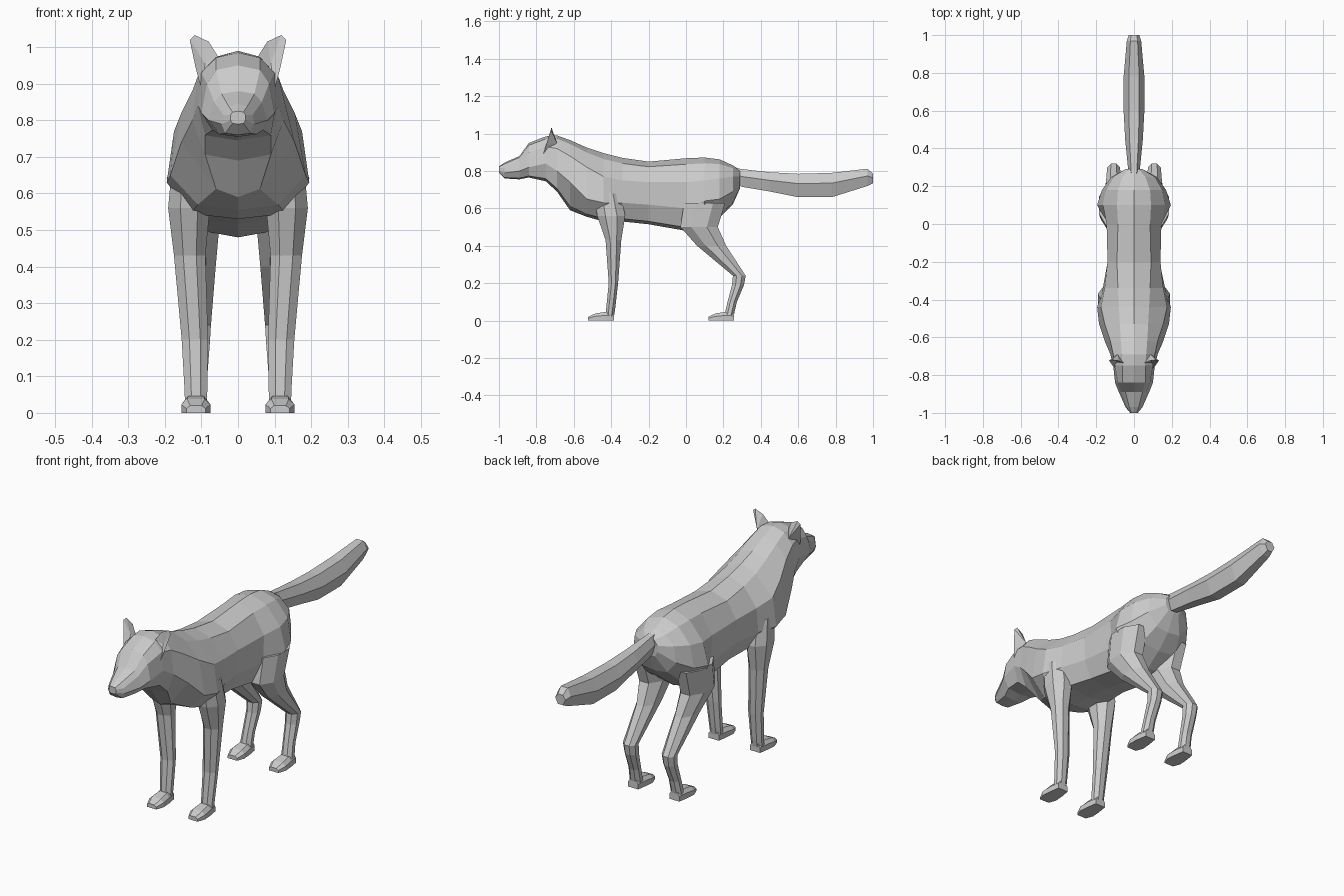
import bpy
import bmesh
import math
from mathutils import Vector

default_cube = bpy.data.objects.get("Cube")
if default_cube:
    bpy.data.objects.remove(default_cube, do_unlink=True)

# One plain grey coat
coat = bpy.data.materials.new("grey_coat")
coat.use_nodes = True
coat_colour = (.6, .6, .6, 1)
coat.diffuse_color = coat_colour
coat.node_tree.nodes["Principled BSDF"].inputs["Base Color"].default_value = coat_colour


def finish(name, bm):
    """Turn a bmesh into a flat shaded object with the coat material."""
    bmesh.ops.recalc_face_normals(bm, faces=bm.faces)
    mesh = bpy.data.meshes.new(name)
    bm.to_mesh(mesh)
    bm.free()
    mesh.materials.append(coat)
    obj = bpy.data.objects.new(name, mesh)
    bpy.context.collection.objects.link(obj)
    return obj


def loft(name, rings):
    """Skin a closed tube through rings of equal point count and cap both ends."""
    bm = bmesh.new()
    loops = [[bm.verts.new(point) for point in ring] for ring in rings]
    for first, second in zip(loops, loops[1:]):
        count = len(first)
        for i in range(count):
            j = (i + 1) % count
            bm.faces.new((first[i], first[j], second[j], second[i]))
    bm.faces.new(loops[0])
    bm.faces.new(loops[-1])
    return finish(name, bm)


def mix(a, b, amount):
    return a + (b - a) * amount


def body_ring(y, top, ridge, upper, upper_z, middle, middle_z, belly, bottom):
    """Symmetric ten sided cross-section of the head and trunk."""
    half = [
        (ridge, mix(top, upper_z, .25)),
        (upper, upper_z),
        (middle, middle_z),
        (belly, mix(bottom, middle_z, .15)),
    ]
    left = [Vector((x, y, z)) for x, z in half]
    right = [Vector((-x, y, z)) for x, z in reversed(half)]
    return [Vector((0, y, top))] + left + [Vector((0, y, bottom))] + right


def leg_ring(side, x, y, z, half_x, half_y):
    """Level eight sided cross-section of a leg, with flat front and sides."""
    reach = 1 / math.cos(math.pi / 8)
    angles = [math.pi * (i + .5) / 4 for i in range(8)]
    return [Vector((side * x + half_x * reach * math.cos(a),
                    y + half_y * reach * math.sin(a), z)) for a in angles]


def paw_ring(x, y, half, height):
    """Flat soled cross-section of a paw."""
    profile = [(-1, 0), (1, 0), (1, .6), (.6, 1), (-.6, 1), (-1, .6)]
    return [Vector((x + half * u, y, height * v)) for u, v in profile]


def tail_ring(y, top, bottom, half):
    """Six sided cross-section of the tail."""
    middle = mix(bottom, top, .58)
    profile = [(-.5, top), (.5, top), (1, middle),
               (.5, bottom), (-.5, bottom), (-1, middle)]
    return [Vector((half * u, y, z)) for u, z in profile]


# Head sections from nose to nape
head = [
    (-1, .825, .015, .02, .815, .02, .8, .015, .79),
    (-.97, .845, .025, .04, .815, .045, .79, .035, .76),
    (-.89, .88, .045, .065, .85, .08, .8, .05, .755),
    (-.84, .95, .06, .085, .9, .1, .82, .07, .765),
    (-.75, .985, .06, .1, .93, .11, .84, .09, .745),
    (-.69, .99, .065, .11, .92, .125, .8, .09, .69),
]

# Trunk sections from neck to tail root
trunk = [
    (-.62, .965, .07, .125, .88, .155, .74, .06, .59),
    (-.53, .925, .075, .155, .82, .185, .65, .11, .555),
    (-.44, .895, .08, .175, .77, .195, .63, .13, .53),
    (-.34, .87, .085, .155, .75, .165, .63, .12, .53),
    (-.2, .85, .09, .14, .74, .135, .62, .1, .515),
    (0, .868, .085, .145, .74, .14, .6, .1, .48),
    (.1, .872, .09, .165, .75, .195, .64, .13, .49),
    (.18, .862, .085, .15, .76, .17, .65, .1, .55),
    (.25, .83, .06, .11, .77, .12, .69, .07, .62),
    (.29, .805, .025, .045, .77, .045, .74, .03, .71),
]
loft("head_and_trunk", [body_ring(*row) for row in head + trunk])

# Tail
tail = [
    (.24, .82, .74, .025),
    (.3, .81, .715, .032),
    (.45, .793, .69, .047),
    (.6, .785, .66, .055),
    (.78, .79, .66, .055),
    (.97, .812, .72, .038),
    (1, .785, .735, .028),
]
loft("tail", [tail_ring(*row) for row in tail])

# Leg sections from the body down to the ankle: x, y, z, half sizes
front_leg = [
    (.13, -.42, .68, .05, .07),
    (.134, -.4, .56, .057, .075),
    (.132, -.388, .43, .043, .042),
    (.118, -.388, .2, .036, .025),
    (.115, -.403, .06, .031, .024),
    (.115, -.408, .02, .03, .022),
]
hind_leg = [
    (.12, .1, .63, .065, .11),
    (.115, .07, .5, .063, .1),
    (.107, .137, .4, .046, .078),
    (.108, .285, .24, .034, .034),
    (.108, .278, .19, .031, .032),
    (.112, .247, .1, .028, .025),
    (.115, .231, .03, .03, .025),
]
paw = [(0, .028, .042), (.05, .036, .046), (.1, .04, .038), (.138, .026, .02)]

# Ear outline (x, z), widening upwards to a blunt tip
ear_outline = [(.1, .885), (.115, .94), (.132, 1.02), (.118, 1.033),
               (.08, 1.015), (.055, .975), (.068, .92)]


def ear(name, side):
    """Cupped ear: a rim with a sunken front and a bulging back."""
    bm = bmesh.new()
    rim = [bm.verts.new((side * x, mix(-.76, -.72, (z - .9) / .13), z))
           for x, z in ear_outline]
    hollow = bm.verts.new((side * .09, -.725, .955))
    back = bm.verts.new((side * .088, -.69, .95))
    for first, second in zip(rim, rim[1:] + rim[:1]):
        bm.faces.new((first, second, hollow))
        bm.faces.new((second, first, back))
    return finish(name, bm)


# Paired parts
for side, label in ((1, "left"), (-1, "right")):
    ear(label + "_ear", side)
    for kind, rows, heel in (("front", front_leg, -.385), ("hind", hind_leg, .257)):
        loft(f"{label}_{kind}_leg", [leg_ring(side, *row) for row in rows])
        loft(f"{label}_{kind}_paw",
             [paw_ring(side * .115, heel - step, half, height)
              for step, half, height in paw])
